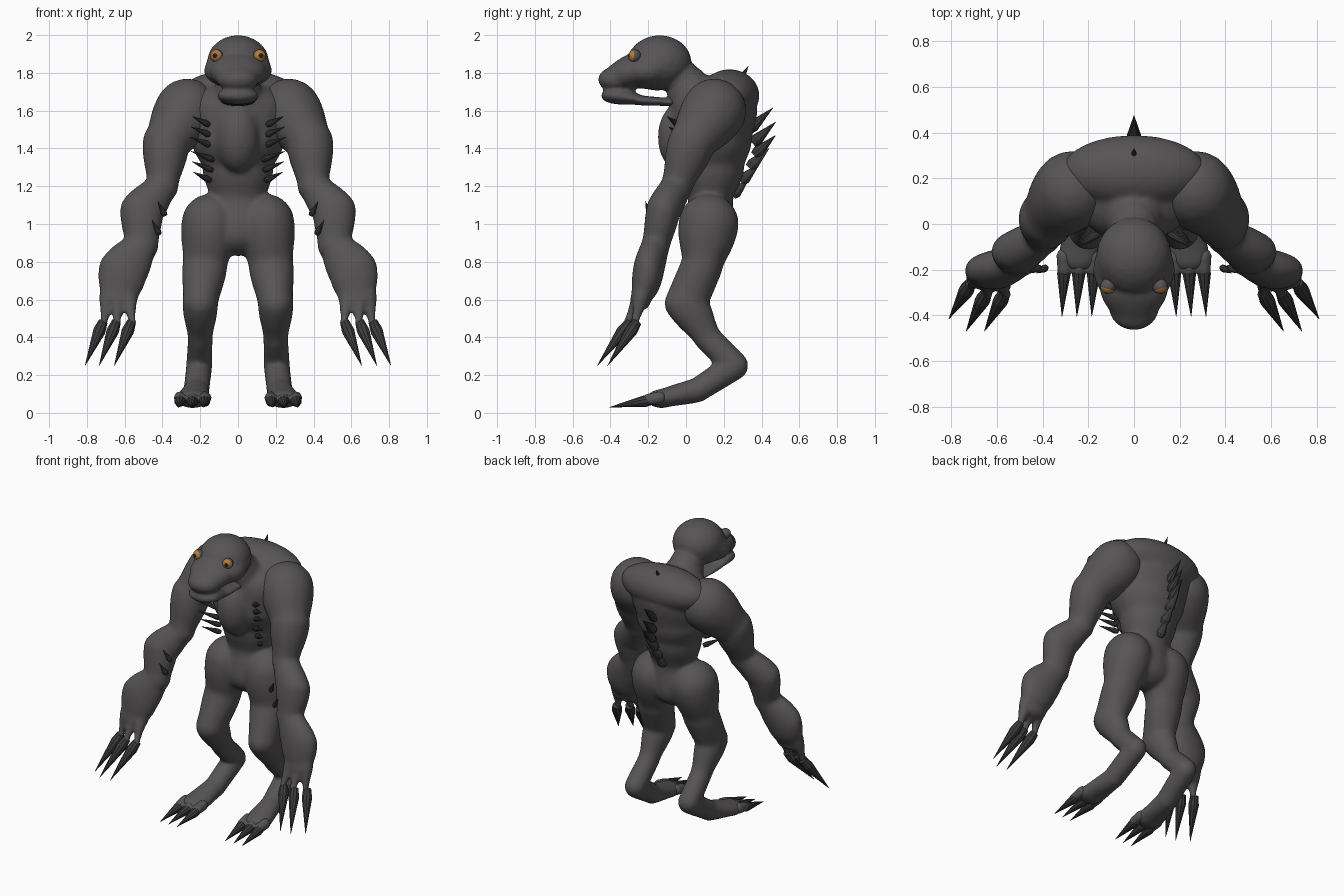
import bpy, bmesh, math
from mathutils import Vector, Matrix

if "Cube" in bpy.data.objects:
    bpy.data.objects.remove(bpy.data.objects["Cube"])


def material(name, rgb):
    m = bpy.data.materials.new(name)
    m.use_nodes = True
    m.diffuse_color = (*rgb, 1)
    m.node_tree.nodes["Principled BSDF"].inputs["Base Color"].default_value = (*rgb, 1)
    return m


SKIN = material("charcoal skin", (.095, .088, .093))
CLAW = material("dark claw", (.045, .044, .046))
AMBER = material("amber iris", (.45, .2, .04))
BLACK = material("black pupil", (.015, .012, .01))


def finish(name, bm, mats):
    mesh = bpy.data.meshes.new(name)
    bm.to_mesh(mesh)
    bm.free()
    for m in mats:
        mesh.materials.append(m)
    for p in mesh.polygons:
        p.use_smooth = True
    ob = bpy.data.objects.new(name, mesh)
    bpy.context.collection.objects.link(ob)
    return ob


def chain(bm, points, steps=10):
    """Overlapping ellipsoids along a path; each point is a position and radii."""
    def full(p):
        return Vector(p[:3]), Vector(p[3:] if len(p) == 6 else (p[3],) * 3)
    pts = [full(p) for p in points]
    samples = [pts[0]]
    for (a, ra), (b, rb) in zip(pts, pts[1:]):
        for i in range(1, steps + 1):
            t = i / steps
            ease = (1 - math.cos(math.pi * t)) / 2
            samples.append((a.lerp(b, t), ra.lerp(rb, ease)))
    for c, r in samples:
        bmesh.ops.create_icosphere(bm, subdivisions=3, radius=1,
                                   matrix=Matrix.Translation(c) @ Matrix.Diagonal((*r, 1)))


def flesh(name, bm, voxel=.013, smooth=8):
    """Fuse the ellipsoids into one smooth skin."""
    ob = finish(name, bm, [SKIN])
    rm = ob.modifiers.new("fuse", "REMESH")
    rm.mode = "VOXEL"
    rm.voxel_size = voxel
    rm.use_smooth_shade = True
    sm = ob.modifiers.new("soften", "SMOOTH")
    sm.factor = .5
    sm.iterations = smooth


def spike(bm, base, tip, r, flare=.75):
    """Cone from base to tip with a narrower root."""
    base, tip = Vector(base), Vector(tip)
    d = tip - base
    rot = d.to_track_quat("Z", "Y").to_matrix().to_4x4()
    for a, b, r1, r2 in ((0, .2, r * flare, r), (.2, 1, r, .001)):
        mid = base + d * (a + b) / 2
        bmesh.ops.create_cone(bm, cap_ends=True, segments=10, radius1=r1, radius2=r2,
                              depth=d.length * (b - a), matrix=Matrix.Translation(mid) @ rot)


def spikes(name, items, r, mat=CLAW):
    bm = bmesh.new()
    for base, tip in items:
        spike(bm, base, tip, r)
    ob = finish(name, bm, [mat])
    bpy.context.view_layer.objects.active = ob
    ob.select_set(True)
    bpy.ops.object.shade_smooth_by_angle(angle=math.radians(30))
    ob.select_set(False)


# Torso, neck and legs
bm = bmesh.new()
chain(bm, [(0, .12, .96, .19, .14, .13), (0, .13, 1.13, .15, .12, .1),
           (0, .14, 1.3, .19, .17, .1), (0, .13, 1.45, .25, .22, .12),
           (0, .15, 1.6, .28, .23, .16)])
chain(bm, [(0, .23, 1.68, .32, .16, .14)])
chain(bm, [(0, -.02, 1.46, .12, .13, .19)])
chain(bm, [(0, .06, 1.64, .14), (0, -.03, 1.78, .1)])
for s in (1, -1):
    chain(bm, [(s * .15, .12, 1.0, .15, .16, .16), (s * .175, .085, .78, .12, .11, .12),
               (s * .2, .0, .58, .095, .115, .1), (s * .2, .12, .39, .067, .075, .07),
               (s * .205, .26, .25, .07, .07, .075), (s * .22, .06, .12, .07, .07, .065),
               (s * .24, -.13, .075, .09, .08, .05)])
flesh("body", bm)

# Head with an open lower jaw
bm = bmesh.new()
chain(bm, [(0, -.14, 1.855, .165, .17, .145), (0, -.2, 1.81, .18, .13, .095),
           (0, -.28, 1.81, .15, .1, .09), (0, -.365, 1.765, .11, .1, .07)])
chain(bm, [(0, -.09, 1.645, .09, .04, .022), (0, -.25, 1.655, .1, .06, .026),
           (0, -.365, 1.68, .11, .085, .045)])
chain(bm, [(0, .02, 1.72, .11), (0, -.06, 1.8, .1)])
flesh("head", bm, .011, 4)

for s, side in ((1, "left"), (-1, "right")):
    # Arm, hand and fingers
    bm = bmesh.new()
    chain(bm, [(s * .27, .15, 1.6, .17), (s * .38, .03, 1.43, .125),
               (s * .4, -.05, 1.2, .085), (s * .51, -.12, 1.07, .115, .09, .11),
               (s * .51, -.16, .89, .09, .075, .09), (s * .61, -.2, .75, .13, .08, .13),
               (s * .63, -.24, .6, .1, .055, .06)])
    fingers = [((.71, -.27, .48), (.81, -.415, .25)), ((.64, -.31, .48), (.735, -.47, .25)),
               ((.56, -.31, .48), (.655, -.47, .25))]
    claws = []
    for (x, y, z), (tx, ty, tz) in fingers:
        chain(bm, [(s * (x * .7 + .19), -.23, .64, .045), (s * x, y, z, .022)])
        claws.append(((s * (x + .005), y + .01, z), (s * tx, ty, tz)))
    flesh(side + "_arm", bm, .012, 6)
    spikes(side + "_hand_claws", claws, .034)

    # Toes and their claws
    bm = bmesh.new()
    toes = (.175, .24, .305)
    for x in toes:
        chain(bm, [(s * x, -.14, .08, .035), (s * x, -.2, .07, .032)], 4)
    flesh(side + "_toes", bm, .01, 3)
    spikes(side + "_toe_claws", [((s * x, -.17, .07), (s * (x + .01), -.405, .03))
                                 for x in toes], .031)

    # Rib spikes and small forearm spikes
    spikes(side + "_rib_spikes",
           [((s * (.13 + .008 * abs(i - 3)), -.04 + .012 * i, z - .045),
             (s * (.255 - .006 * abs(i - 2)), -.1 + .008 * i, z))
            for i, z in enumerate((1.57, 1.515, 1.46, 1.385, 1.33, 1.275))], .018)
    spikes(side + "_forearm_spikes",
           [((s * (x - .025), -.19, z - .035), (s * (x + .015), -.215, z + .04))
            for x, z in ((.48, .87), (.44, .98), (.41, 1.08))], .017)

    # Eye: lid, iris ring and pupil chosen by facing direction
    bm = bmesh.new()
    bmesh.ops.create_uvsphere(bm, u_segments=24, v_segments=16, radius=.034,
                              matrix=Matrix.Rotation(math.pi / 2, 4, "X"))
    look = Vector((s * .3, -1, .05)).normalized()
    turn = Vector((0, -1, 0)).rotation_difference(look).to_matrix()
    bmesh.ops.rotate(bm, verts=bm.verts, matrix=turn)
    for f in bm.faces:
        facing = f.calc_center_median().normalized().dot(look)
        f.material_index = 2 if facing > .93 else 1 if facing > .45 else 0
    eye = finish(side + "_eye", bm, [SKIN, AMBER, BLACK])
    eye.location = (s * .113, -.272, 1.89)

# Spine spikes and the single neck spike
tips = [(.46, 1.615), (.475, 1.54), (.475, 1.47), (.44, 1.4), (.39, 1.32), (.335, 1.24)]
spikes("spine_spikes", [((0, y - .13 + .008 * i, z - .12 + .006 * i), (0, y, z))
                        for i, (y, z) in enumerate(tips)], .032)
spikes("neck_spike", [((0, .29, 1.77), (0, .33, 1.835))], .016)
